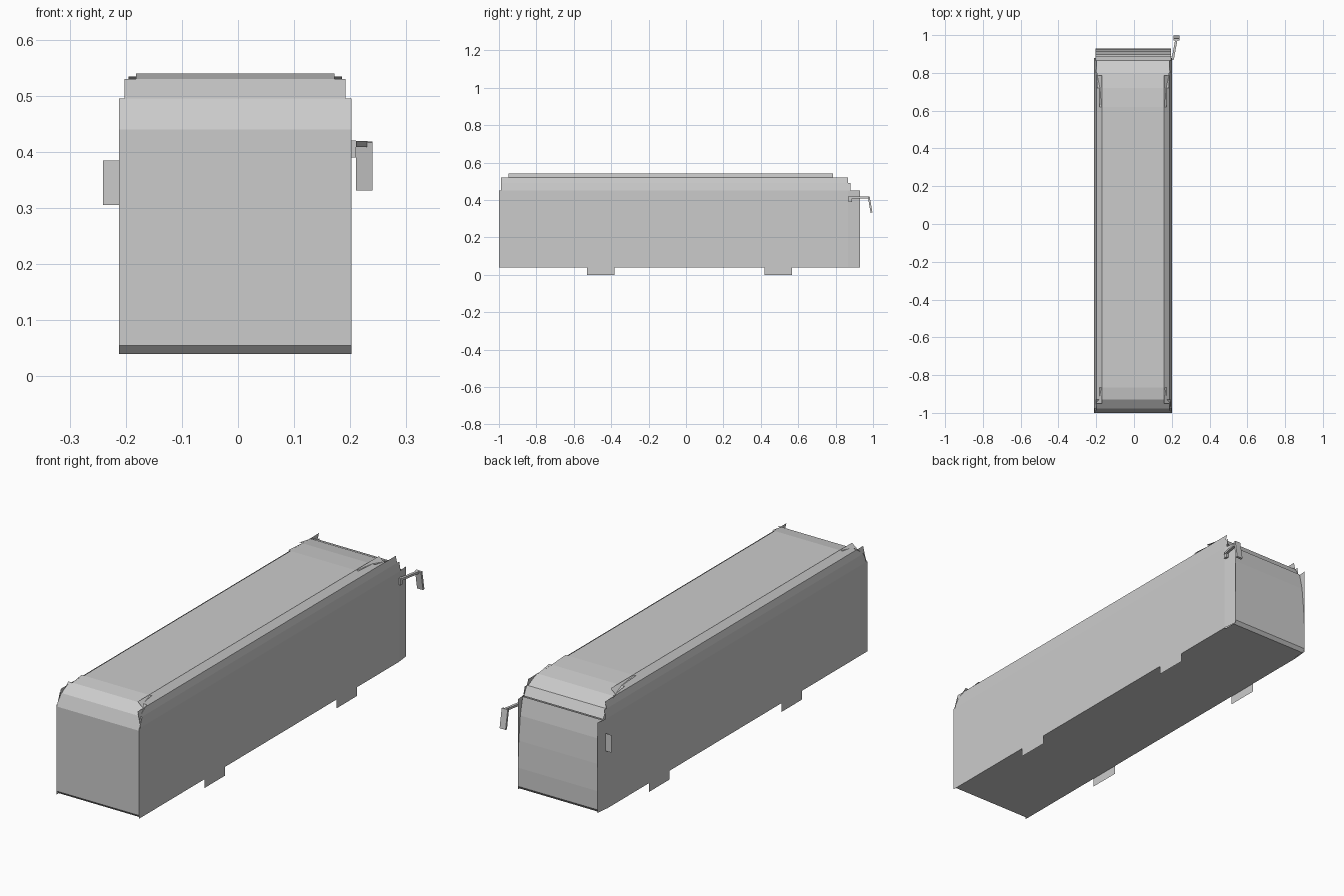
import bpy
import bmesh
from mathutils import Vector

cube = bpy.data.objects.get("Cube")
if cube:
    bpy.data.objects.remove(cube, do_unlink=True)

paint = bpy.data.materials.new("plain grey")
paint.use_nodes = True
GREY = (0.6, 0.6, 0.6, 1.0)
paint.diffuse_color = GREY
paint.node_tree.nodes["Principled BSDF"].inputs["Base Color"].default_value = GREY

CX = -0.005      # body centreline
HALF = 0.207     # half the body width


def sheet_object(name, quads):
    """Make one object out of separate flat panels."""
    bm = bmesh.new()
    for quad in quads:
        bm.faces.new([bm.verts.new(p) for p in quad])
    mesh = bpy.data.meshes.new(name)
    bm.to_mesh(mesh)
    bm.free()
    mesh.materials.append(paint)
    obj = bpy.data.objects.new(name, mesh)
    bpy.context.collection.objects.link(obj)
    return obj


def side_panel(sign, a, b, y0, y1):
    """Lengthwise panel between two (half width, z) points."""
    quad = [(CX + sign * a[0], y0, a[1]), (CX + sign * a[0], y1, a[1]),
            (CX + sign * b[0], y1, b[1]), (CX + sign * b[0], y0, b[1])]
    return quad if sign > 0 else quad[::-1]


def cross_panel(half, a, b):
    """Crosswise panel between two (y, z) points."""
    return [(CX - half, a[0], a[1]), (CX + half, a[0], a[1]),
            (CX + half, b[0], b[1]), (CX - half, b[0], b[1])]


def bar(name, start, end, width, height):
    """Box running from start to end with the given section."""
    start, end = Vector(start), Vector(end)
    axis = end - start
    bpy.ops.mesh.primitive_cube_add(size=1, location=(start + end) / 2)
    obj = bpy.context.object
    obj.name = name
    obj.scale = (width, height, axis.length)
    obj.rotation_euler = axis.to_track_quat('Z', 'Y').to_euler()
    obj.data.materials.append(paint)
    return obj


# Side walls, upper side bands, tapered corners and wheel tabs
for side, sign in (("left", 1), ("right", -1)):
    sheet_object(side + "_wall", [
        side_panel(sign, (HALF, 0.04), (HALF, 0.45), -1.0, 0.865)])
    sheet_object(side + "_upper_bands", [
        side_panel(sign, (HALF, 0.45), (0.2, 0.49), -0.99, 0.88),
        side_panel(sign, (0.2, 0.49), (0.193, 0.52), -0.99, 0.865),
        side_panel(sign, (0.193, 0.52), (0.165, 0.542), -0.95, 0.785)])
    outer, inner = CX + sign * HALF, CX + sign * 0.2
    corner = [(outer, 0.865, 0.04), (inner, 0.93, 0.04),
              (inner, 0.93, 0.45), (outer, 0.865, 0.45)]
    sheet_object(side + "_tapered_corner", [corner[::sign]])
    sheet_object(side + "_wheel_tabs", [
        side_panel(sign, (HALF, 0.0), (HALF, 0.04), y, y + 0.147)
        for y in (-0.53, 0.42)])

# Plain end: undercut, wall and two steps up to the roof
sheet_object("plain_end", [
    cross_panel(HALF, (-0.985, 0.04), (-1.0, 0.055)),
    cross_panel(HALF, (-1.0, 0.055), (-1.0, 0.44)),
    cross_panel(HALF, (-1.0, 0.44), (-0.978, 0.495)),
    cross_panel(0.197, (-0.978, 0.495), (-0.93, 0.53)),
    cross_panel(0.177, (-0.93, 0.53), (-0.865, 0.54))])

# Raked end: lower panel, leaning windscreen and rounded brow
sheet_object("raked_end", [
    cross_panel(half, b, a) for half, a, b in (
        (0.2, (0.917, 0.04), (0.93, 0.055)),
        (0.2, (0.93, 0.055), (0.93, 0.14)),
        (0.2, (0.93, 0.14), (0.923, 0.26)),
        (0.2, (0.923, 0.26), (0.912, 0.37)),
        (0.2, (0.912, 0.37), (0.895, 0.45)),
        (0.2, (0.888, 0.45), (0.865, 0.49)),
        (0.195, (0.865, 0.49), (0.8, 0.52)),
        (0.19, (0.8, 0.52), (0.72, 0.534)),
        (0.177, (0.72, 0.534), (0.62, 0.54)))])

# Flat roof and floor
sheet_object("roof", [cross_panel(0.165, (-0.865, 0.54), (0.62, 0.54))])
sheet_object("floor", [cross_panel(HALF, (0.865, 0.04), (-0.985, 0.04)),
                       cross_panel(0.2, (0.917, 0.04), (0.865, 0.04))])

# Long mirror on a bracket and arm
bar("mirror_bracket", (0.203, 0.878, 0.39), (0.203, 0.878, 0.42), 0.014, 0.018)
bar("mirror_arm", (0.205, 0.872, 0.414), (0.225, 0.98, 0.414), 0.012, 0.01)
bar("mirror_head", (0.225, 0.977, 0.418), (0.225, 0.992, 0.332), 0.03, 0.01)

# Small flat mirror plate on the other side
sheet_object("small_mirror", [[
    (-0.241, 0.88, 0.305), (-0.212, 0.88, 0.305),
    (-0.212, 0.88, 0.385), (-0.241, 0.88, 0.385)]])
